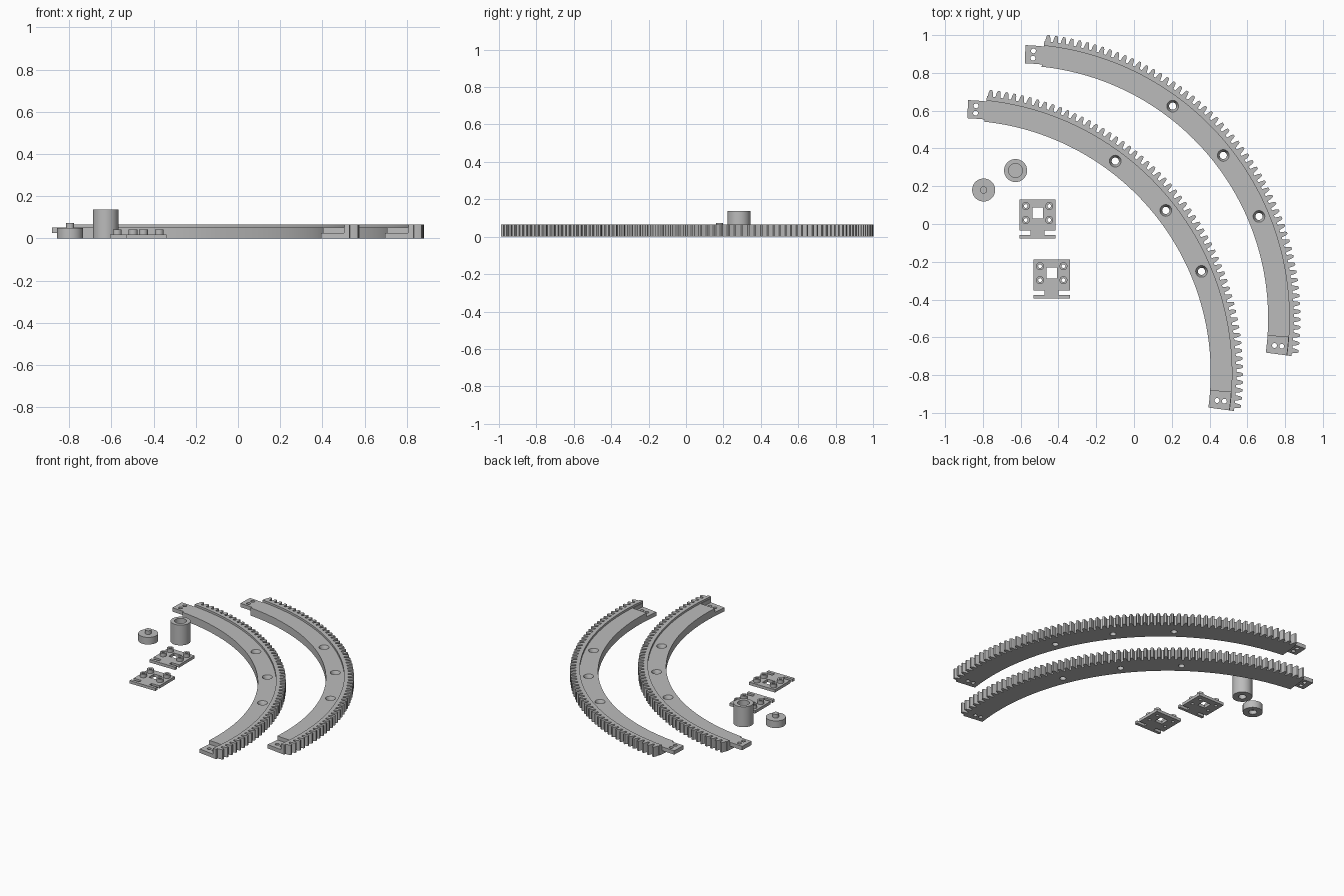
import bpy, bmesh, math

if "Cube" in bpy.data.objects:
    bpy.data.objects.remove(bpy.data.objects["Cube"])

gray = bpy.data.materials.new("gray_plastic")
gray.diffuse_color = (0.5, 0.5, 0.5, 1)
gray.use_nodes = True
gray.node_tree.nodes["Principled BSDF"].inputs["Base Color"].default_value = gray.diffuse_color


def polar(r, deg, c=(0, 0)):
    a = math.radians(deg)
    return (c[0] + r * math.cos(a), c[1] + r * math.sin(a))


def prism(name, outline, z0, z1):
    """Extrude a flat outline from z0 to z1."""
    bm = bmesh.new()
    face = bm.faces.new([bm.verts.new((x, y, z0)) for x, y in outline])
    ext = bmesh.ops.extrude_face_region(bm, geom=[face])
    for v in ext["geom"]:
        if isinstance(v, bmesh.types.BMVert):
            v.co.z = z1
    return finish(name, bm)


def finish(name, bm):
    bmesh.ops.recalc_face_normals(bm, faces=bm.faces)
    me = bpy.data.meshes.new(name)
    bm.to_mesh(me)
    bm.free()
    me.materials.append(gray)
    ob = bpy.data.objects.new(name, me)
    bpy.context.collection.objects.link(ob)
    return ob


def cone(name, x, y, z0, z1, r0, r1=None, seg=32):
    bm = bmesh.new()
    bmesh.ops.create_cone(bm, cap_ends=True, segments=seg, radius1=r0,
                          radius2=r0 if r1 is None else r1, depth=z1 - z0)
    bmesh.ops.translate(bm, verts=bm.verts, vec=(x, y, (z0 + z1) / 2))
    return finish(name, bm)


def box(name, x0, x1, y0, y1, z0, z1):
    return prism(name, [(x0, y0), (x1, y0), (x1, y1), (x0, y1)], z0, z1)


def sector(name, r0, r1, a0, a1, z0, z1, n):
    steps = [a0 + (a1 - a0) * i / n for i in range(n + 1)]
    pts = [polar(r1, a) for a in steps] + [polar(r0, a) for a in reversed(steps)]
    return prism(name, pts, z0, z1)


def combine(ob, others, op="DIFFERENCE"):
    """Apply booleans one after another and discard the helpers."""
    for o in others:
        o.hide_render = True
        m = ob.modifiers.new("bool", "BOOLEAN")
        m.operation, m.object, m.solver = op, o, "EXACT"
    dg = bpy.context.evaluated_depsgraph_get()
    me = bpy.data.meshes.new_from_object(ob.evaluated_get(dg))
    ob.modifiers.clear()
    ob.data = me
    for o in others:
        bpy.data.objects.remove(o)
    return ob


# Curved rack: toothed outer rim, lower inner deck, end tab and matching pocket
START, END, TAB = 83.95, -7.75, 3.85
R_IN, R_LIP, R_ROOT, R_TIP = 1.34, 1.452, 1.476, 1.511
DECK, RIM, FLOOR = 0.052, 0.066, 0.026
TEETH, PITCH = 57, 1.605


def make_rack(name, cx, cy):
    pts = [polar(R_ROOT, START)]
    for i in range(TEETH):
        a = 83.25 - i * PITCH
        pts += [polar(R_ROOT, a + 0.55), polar(R_TIP - 0.012, a + 0.4),
                polar(R_TIP, a + 0.22), polar(R_TIP, a - 0.22),
                polar(R_TIP - 0.012, a - 0.4), polar(R_ROOT, a - 0.55)]
    pts.append(polar(R_ROOT, END))
    n = 90
    pts += [polar(R_IN, END + (START - END) * i / n) for i in range(n + 1)]
    rack = prism(name, pts, 0, RIM)
    cutters = [sector("deck_cut", 1.25, R_LIP, END - 3, START + 3, DECK, 0.2, 90),
               sector("pocket_cut", 1.25, R_LIP - 0.002, END - 3, END + TAB, FLOOR, 0.2, 6)]
    # countersunk mounting holes
    for a in (53.4, 38.05, 22.7):
        x, y = polar(1.4, a)
        cutters.append(cone("hole_cut", x, y, -0.05, 0.1, 0.019))
        cutters.append(cone("sink_cut", x, y, 0.026, DECK + 0.002, 0.019, 0.032))
    # screw holes in the pocket floor
    for r in (1.381, 1.42):
        cutters.append(cone("screw_cut", *polar(r, -5.95), -0.05, 0.1, 0.013, seg=20))
    combine(rack, cutters)
    # joining tab
    tab = sector(name + "_tab", 1.352, 1.448, START, START + TAB, FLOOR, DECK, 4)
    combine(tab, [cone("screw_cut", *polar(r, 86.05), -0.05, 0.1, 0.013, seg=20)
                  for r in (1.381, 1.42)])
    for o in (rack, tab):
        o.location = (cx, cy, 0)


make_rack("outer_rack", -0.63, -0.5)
make_rack("inner_rack", -0.934, -0.791)

# Tall bushing: wide bore from above, narrow bore from below
x, y = -0.627, 0.283
combine(cone("tall_bushing", x, y, 0, 0.137, 0.061, seg=48),
        [cone("top_bore", x, y, 0.06, 0.2, 0.037),
         cone("bottom_bore", x, y, -0.1, 0.035, 0.024)])

# Short roller with a centre pin
x, y = -0.796, 0.18
roller = cone("short_roller", x, y, 0, 0.048, 0.061, seg=48)
combine(roller, [cone("pin", x, y, 0.03, 0.073, 0.019)], "UNION")
combine(roller, [cone("bottom_bore", x, y, -0.1, 0.025, 0.025)])


# Mounting plates with four hollow bosses, a square window and a slotted foot
def make_plate(name, cx, top):
    h = 0.096
    half = [(h, 0), (h, -0.164), (0.037, -0.164), (0.037, -0.187),
            (h, -0.187), (h, -0.207)]
    pts = half + [(-px, py) for px, py in reversed(half)]
    plate = prism(name, [(cx + px, top + py) for px, py in pts], 0, 0.019)
    spots = [(cx + sx * 0.062, top - d) for sx in (-1, 1) for d in (0.035, 0.109)]
    combine(plate, [cone("boss", px, py, 0.005, 0.042, 0.021, seg=24)
                    for px, py in spots], "UNION")
    cuts = [cone("boss_hole", px, py, -0.1, 0.1, 0.01, seg=20) for px, py in spots]
    cuts.append(box("window", cx - 0.028, cx + 0.028, top - 0.1, top - 0.043, -0.1, 0.1))
    combine(plate, cuts)


make_plate("mount_plate_back", -0.5105, 0.13)
make_plate("mount_plate_front", -0.4355, -0.188)

# Smooth the round walls, keep edges crisp
for o in bpy.context.scene.objects:
    o.select_set(True)
    bpy.context.view_layer.objects.active = o
bpy.ops.object.shade_smooth_by_angle(angle=math.radians(25))
